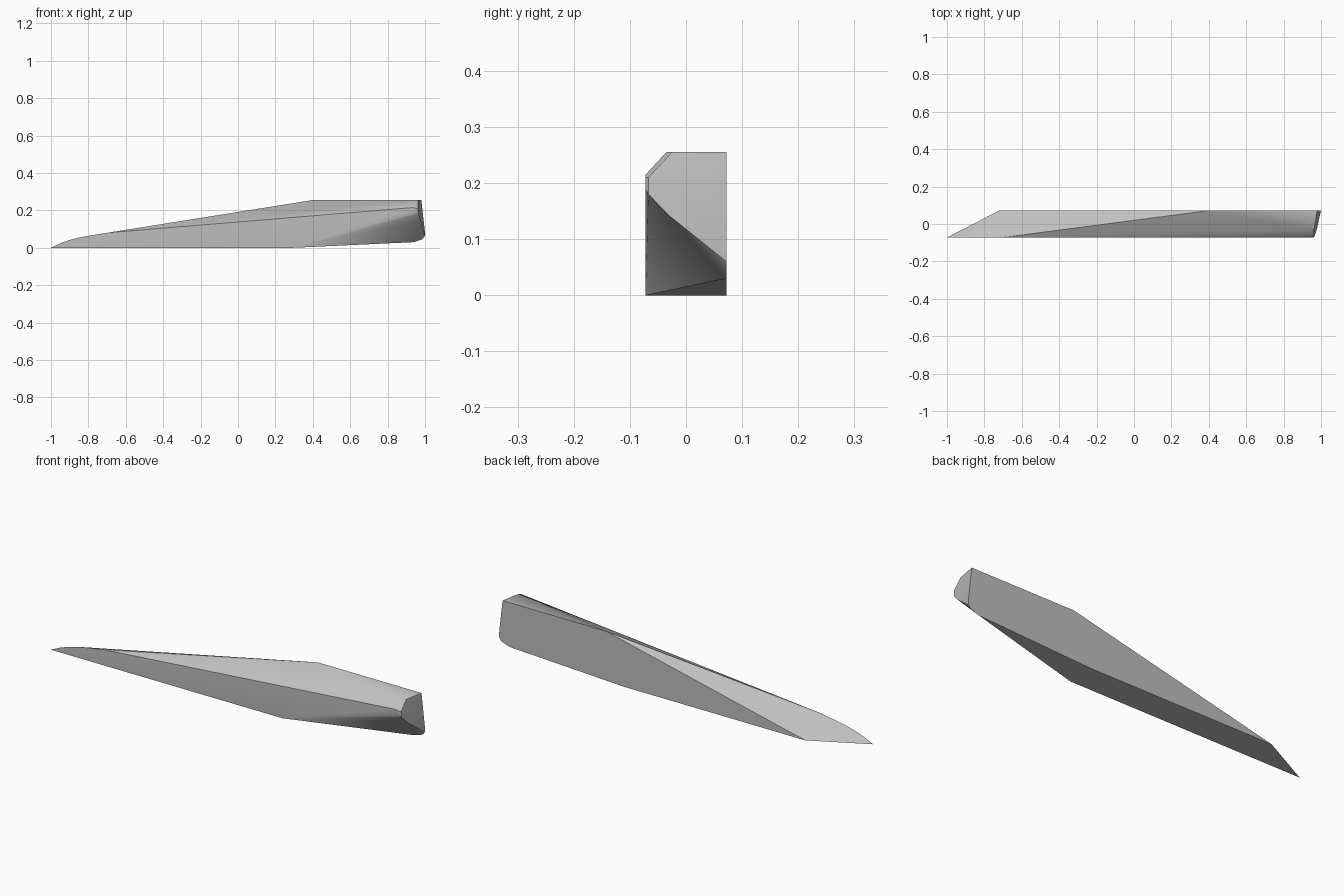
import bpy
import bmesh
from math import radians

cube = bpy.data.objects.get("Cube")
if cube:
    bpy.data.objects.remove(cube, do_unlink=True)

HALF = 0.072  # half the thickness of the wedge

# Front outline (x, z): curved tip, long top edge, undercut corner
front = [(-1, 0), (-0.95, 0.024), (-0.9, 0.042), (-0.84, 0.057), (-0.7, 0.08),
         (0.935, 0.215), (0.955, 0.21), (0.957, 0.19), (0.3, 0)]
# Back outline (x, z): sloped nose, flat top, rounded heel
back = [(-0.72, 0), (0.4, 0.255), (0.98, 0.255), (1, 0.08), (0.998, 0.06),
        (0.985, 0.045), (0.94, 0.03), (0.3, 0)]
# End cap (x, y, z): top chamfer corner and soft lower rim
cap = [(0.95, -0.035, 0.255), (0.963, -0.025, 0.255), (0.963, -0.067, 0.21),
       (0.965, -0.067, 0.18), (0.977, -0.03, 0.142)]

points = [(x, -HALF, z) for x, z in front] + [(x, HALF, z) for x, z in back] + cap

# Faceted skin around the outlines
bm = bmesh.new()
for p in points:
    bm.verts.new(p)
hull = bmesh.ops.convex_hull(bm, input=bm.verts[:])
spare = {v for v in hull["geom_interior"] + hull["geom_unused"]
         if isinstance(v, bmesh.types.BMVert)}
bmesh.ops.delete(bm, geom=list(spare), context="VERTS")
bmesh.ops.dissolve_limit(bm, angle_limit=radians(0.5), verts=bm.verts[:], edges=bm.edges[:])
bmesh.ops.recalc_face_normals(bm, faces=bm.faces[:])

mesh = bpy.data.meshes.new("wedge_panel")
bm.to_mesh(mesh)
bm.free()
panel = bpy.data.objects.new("wedge_panel", mesh)
bpy.context.collection.objects.link(panel)

# Plain grey finish
grey = bpy.data.materials.new("light_grey")
grey.use_nodes = True
colour = (0.52, 0.52, 0.52, 1)
grey.diffuse_color = colour
grey.node_tree.nodes["Principled BSDF"].inputs["Base Color"].default_value = colour
mesh.materials.append(grey)

# Soft shading over the shallow folds
bpy.ops.object.select_all(action="DESELECT")
panel.select_set(True)
bpy.context.view_layer.objects.active = panel
bpy.ops.object.shade_smooth_by_angle(angle=radians(28))
